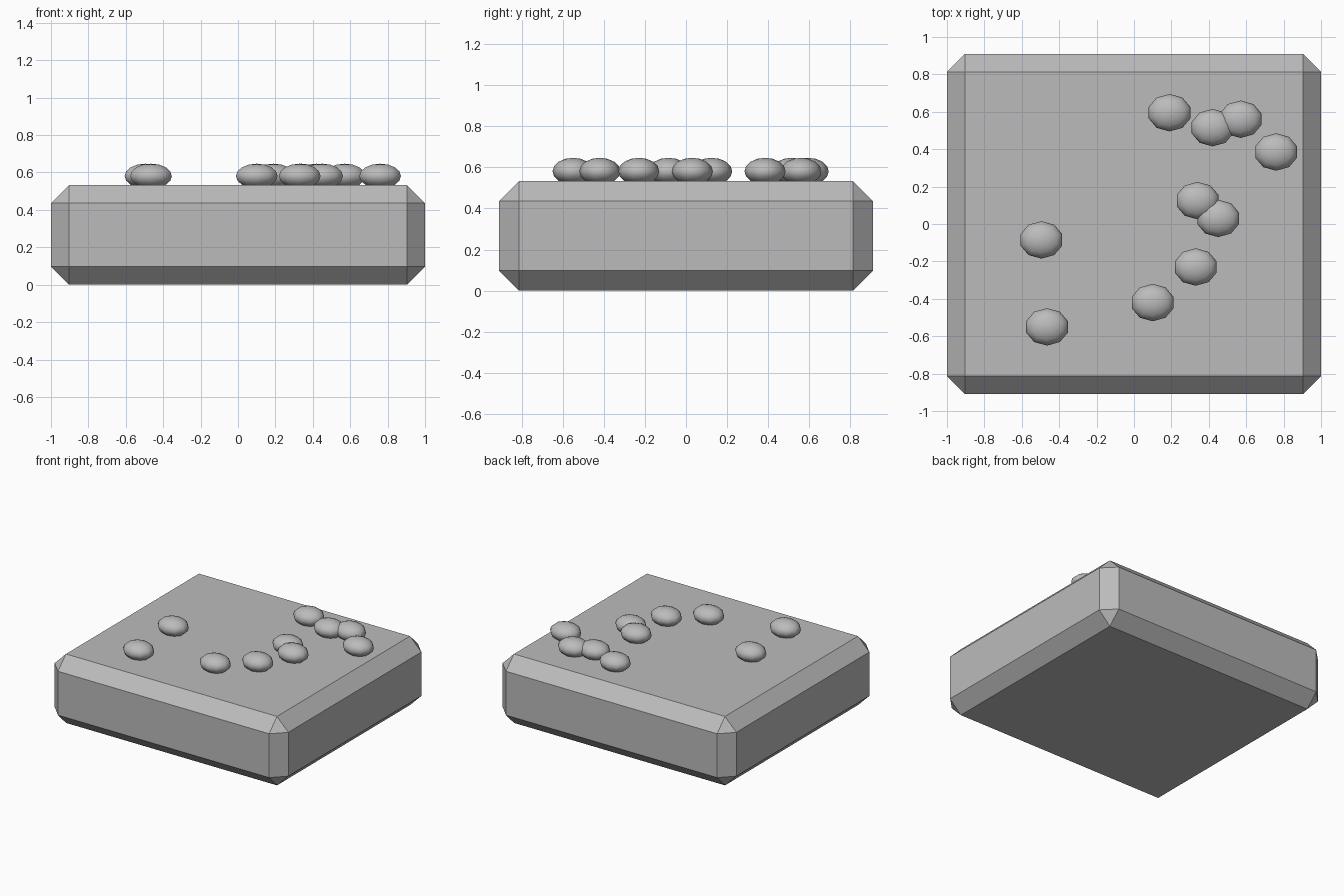
import bpy

if "Cube" in bpy.data.objects:
    bpy.data.objects.remove(bpy.data.objects["Cube"])

# One plain grey for everything
grey = bpy.data.materials.new("stone grey")
grey.diffuse_color = (0.5, 0.5, 0.5, 1)
grey.use_nodes = True
grey.node_tree.nodes["Principled BSDF"].inputs["Base Color"].default_value = grey.diffuse_color

# Chamfered slab
HX, HY, TOP, CHAMFER = 1.0, 0.91, 0.533, 0.097
bpy.ops.mesh.primitive_cube_add(size=2, location=(0, 0, TOP / 2))
slab = bpy.context.object
slab.name = "slab"
slab.scale = (HX, HY, TOP / 2)
bpy.ops.object.transform_apply(location=False, rotation=False, scale=True)
slab.data.materials.append(grey)
bevel = slab.modifiers.new("chamfer", 'BEVEL')
bevel.width = CHAMFER
bevel.segments = 1
bevel.limit_method = 'NONE'


# Flattened pebbles, partly sunk into the top face
def pebble(i, x, y):
    bpy.ops.mesh.primitive_uv_sphere_add(segments=10, ring_count=8, radius=1,
                                         location=(x, y, 0.581))
    ob = bpy.context.object
    ob.name = f"pebble_{i}"
    ob.scale = (0.117, 0.1, 0.066)
    bpy.ops.object.transform_apply(location=False, rotation=False, scale=True)
    bpy.ops.object.shade_smooth()
    ob.data.materials.append(grey)


spots = [(0.19, 0.595), (0.42, 0.515), (0.57, 0.56), (0.76, 0.385),
         (0.34, 0.125), (0.45, 0.03), (0.33, -0.23), (0.10, -0.42),
         (-0.495, -0.085), (-0.465, -0.55)]
for i, (x, y) in enumerate(spots, 1):
    pebble(i, x, y)
